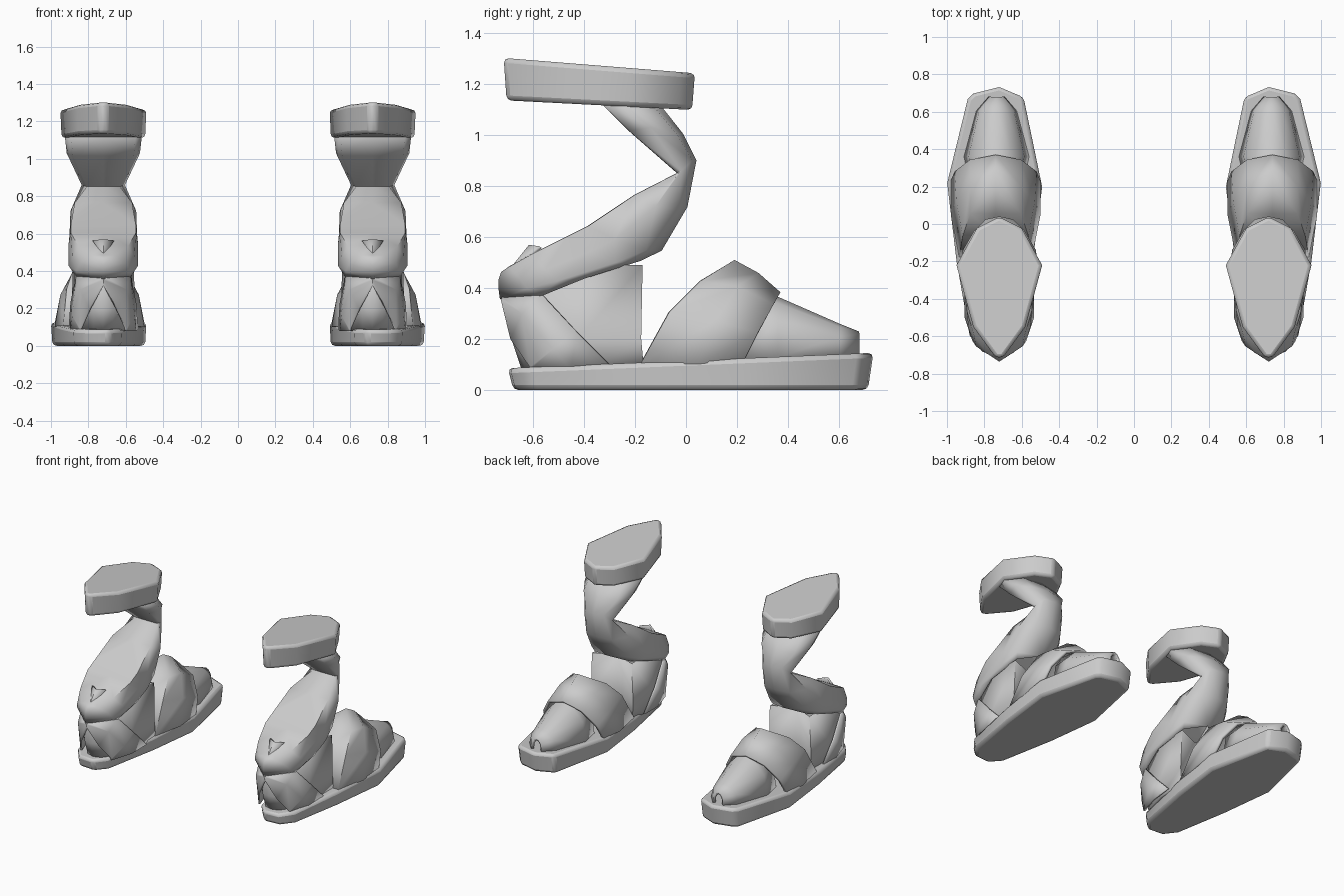
import bpy
import bmesh
from math import radians

CENTRE = 0.72  # distance of each sandal's middle line from the model's middle

default_cube = bpy.data.objects.get("Cube")
if default_cube:
    bpy.data.objects.remove(default_cube, do_unlink=True)

grey = bpy.data.materials.new("light_grey")
grey.use_nodes = True
grey.diffuse_color = (0.6, 0.6, 0.6, 1)
grey.node_tree.nodes["Principled BSDF"].inputs["Base Color"].default_value = grey.diffuse_color


def finish(name, bm, thickness=0.0, bevel=0.0, angle=50):
    """Turn a bmesh into a shaded object with optional thickness and bevel."""
    bmesh.ops.remove_doubles(bm, verts=bm.verts, dist=0.0005)
    bmesh.ops.recalc_face_normals(bm, faces=bm.faces)
    mesh = bpy.data.meshes.new(name)
    bm.to_mesh(mesh)
    bm.free()
    mesh.materials.append(grey)
    obj = bpy.data.objects.new(name, mesh)
    bpy.context.collection.objects.link(obj)
    if thickness:
        solid = obj.modifiers.new("thickness", "SOLIDIFY")
        solid.thickness = thickness
        solid.offset = 0
    if bevel:
        edge = obj.modifiers.new("soft_edges", "BEVEL")
        edge.width = bevel
        edge.segments = 2
        edge.limit_method = "ANGLE"
        edge.angle_limit = radians(50)
    bpy.ops.object.select_all(action="DESELECT")
    obj.select_set(True)
    bpy.context.view_layer.objects.active = obj
    bpy.ops.object.shade_smooth_by_angle(angle=radians(angle))


def slab(name, side, outline, bottom, top, shrink, bevel):
    """Plate with a sloping top and bottom, tapering towards the bottom."""
    bm = bmesh.new()
    middle = sum(y for u, y in outline) / len(outline)
    rings = []
    for height, scale in ((bottom, shrink), (top, 1.0)):
        rings.append([bm.verts.new((side * (CENTRE + u * scale),
                                    middle + (y - middle) * scale, height(y)))
                      for u, y in outline])
    low, high = rings
    bm.faces.new(low)
    bm.faces.new(high)
    for i in range(len(outline)):
        j = (i + 1) % len(outline)
        bm.faces.new((low[i], low[j], high[j], high[i]))
    finish(name, bm, bevel=bevel)


def sheet(name, side, rows, thickness, shift=0.0, angle=50):
    """Symmetric strap: loft rows of half-width points and reflect them."""
    bm = bmesh.new()
    for half in (1, -1):
        grid = [[bm.verts.new((side * (CENTRE + shift + half * u), y, z))
                 for u, y, z in row] for row in rows]
        for near, far in zip(grid, grid[1:]):
            for i in range(len(near) - 1):
                bm.faces.new((near[i], near[i + 1], far[i + 1], far[i]))
    bmesh.ops.dissolve_degenerate(bm, edges=bm.edges, dist=0.0005)
    finish(name, bm, thickness, angle=angle)


def filled(rows):
    """Close a strap across the middle, between its two first edges."""
    return [[(0, row[0][1], row[0][2])] + row for row in rows]


def sole_top(y):
    return 0.115 + 0.042 * y


def mirrored(half):
    return half + [(-u, y) for u, y in reversed(half) if u > 0]


sole_outline = [(0, .735), (.14, .7), (.17, .67), (.28, .22), (.23, -.2), (.16, -.6),
                (.09, -.69), (-.03, -.7), (-.1, -.62), (-.18, -.2), (-.23, .2), (-.13, .68)]

cuff_outline = mirrored([(0, .04), (.12, -.02), (.23, -.22), (.14, -.55), (.02, -.715)])

# Ankle wrap, from the cuff round the shin and down behind the heel
ankle_rows = [
    [(.17, -.33, 1.13), (.2, -.24, 1.12), (.13, -.14, 1.12), (0, -.11, 1.12)],
    [(.16, -.22, 1.02), (.19, -.14, 1.03), (.13, -.04, 1), (0, -.015, 1)],
    [(.085, -.03, .85), (.11, -.02, .86), (.07, .02, .9), (0, .035, .9)],
    [(.15, -.2, .76), (.17, -.12, .72), (.1, -.03, .71), (0, 0, .72)],
    [(.17, -.38, .64), (.175, -.28, .59), (.15, -.16, .55), (0, -.1, .55)],
    [(.17, -.46, .6), (.18, -.38, .54), (.18, -.28, .5), (.14, -.18, .51)],
    [(.13, -.6, .53), (.16, -.55, .47), (.18, -.5, .43), (.175, -.4, .44)],
    [(.06, -.69, .48), (.12, -.65, .44), (.14, -.62, .4), (.14, -.57, .37)],
    [(0, -.72, .46), (0, -.73, .43), (0, -.73, .4), (0, -.725, .36)],
]

# Crossed heel strap, from the back of the heel down to the sole
heel_rows = [
    [(0, -.725, .37), (0, -.72, .35), (0, -.71, .32)],
    [(.14, -.57, .38), (.12, -.64, .3), (.07, -.685, .2)],
    [(.17, -.43, .23), (.16, -.52, .16), (.12, -.61, .09)],
    [(.18, -.29, .09), (.17, -.45, .08), (.12, -.61, .08)],
]

# Instep band, from the sole up to the ridge
band_rows = [
    [(.19, -.17, .1), (.23, .05, .1), (.23, .23, .12)],
    [(.17, -.06, .3), (.2, .12, .27), (.21, .28, .22)],
    [(.13, .06, .42), (.13, .2, .4), (.13, .34, .33)],
    [(0, .19, .5), (0, .28, .45), (0, .365, .375)],
]

heel_curve = [(0, -.67), (.05, -.655), (.11, -.58), (.15, -.42), (.165, -.18), (0, -.25)]
toe_stations = [(.21, .13, .39), (.36, .165, .355), (.6, .1, .25), (.675, .035, .22)]

for side, label in ((1, "left"), (-1, "right")):
    slab(label + "_sole", side, sole_outline, lambda y: 0.0, sole_top, 0.97, 0.02)
    slab(label + "_cuff", side, cuff_outline, lambda y: 1.1 - 0.05 * y,
         lambda y: 1.245 - 0.08 * y, 0.97, 0.025)
    sheet(label + "_ankle_wrap", side, filled(ankle_rows), 0.012, angle=75)
    sheet(label + "_heel_strap", side, heel_rows, 0.012)
    sheet(label + "_instep_band", side, filled(band_rows), 0.02, shift=0.02, angle=65)

    # Heel cup, folded inwards at the side towards the toes
    cup_rows = [[(u * lean, y * (1 - rise), z) for u, y in heel_curve]
                for lean, rise, z in ((1, .05, .08), (1, -.01, .2), (.95, .02, .49))]
    sheet(label + "_heel_cup", side, cup_rows, 0.015)

    # Toe cover running under the instep band
    toe_rows = []
    for y, width, top in toe_stations:
        base = sole_top(y) - 0.005
        toe_rows.append([(width, y, base), (width * 0.85, y, base + (top - base) * 0.6),
                         (width * 0.45, y, base + (top - base) * 0.9), (0, y, top)])
    sheet(label + "_toe_cover", side, toe_rows, 0.02, shift=0.015)

    # Loose end of the strap at the back of the heel
    tip = [[(.055, -.57, .56), (0, -.61, .565)], [(0, -.67, .48), (0, -.67, .49)]]
    sheet(label + "_strap_tip", side, tip, 0.015)
